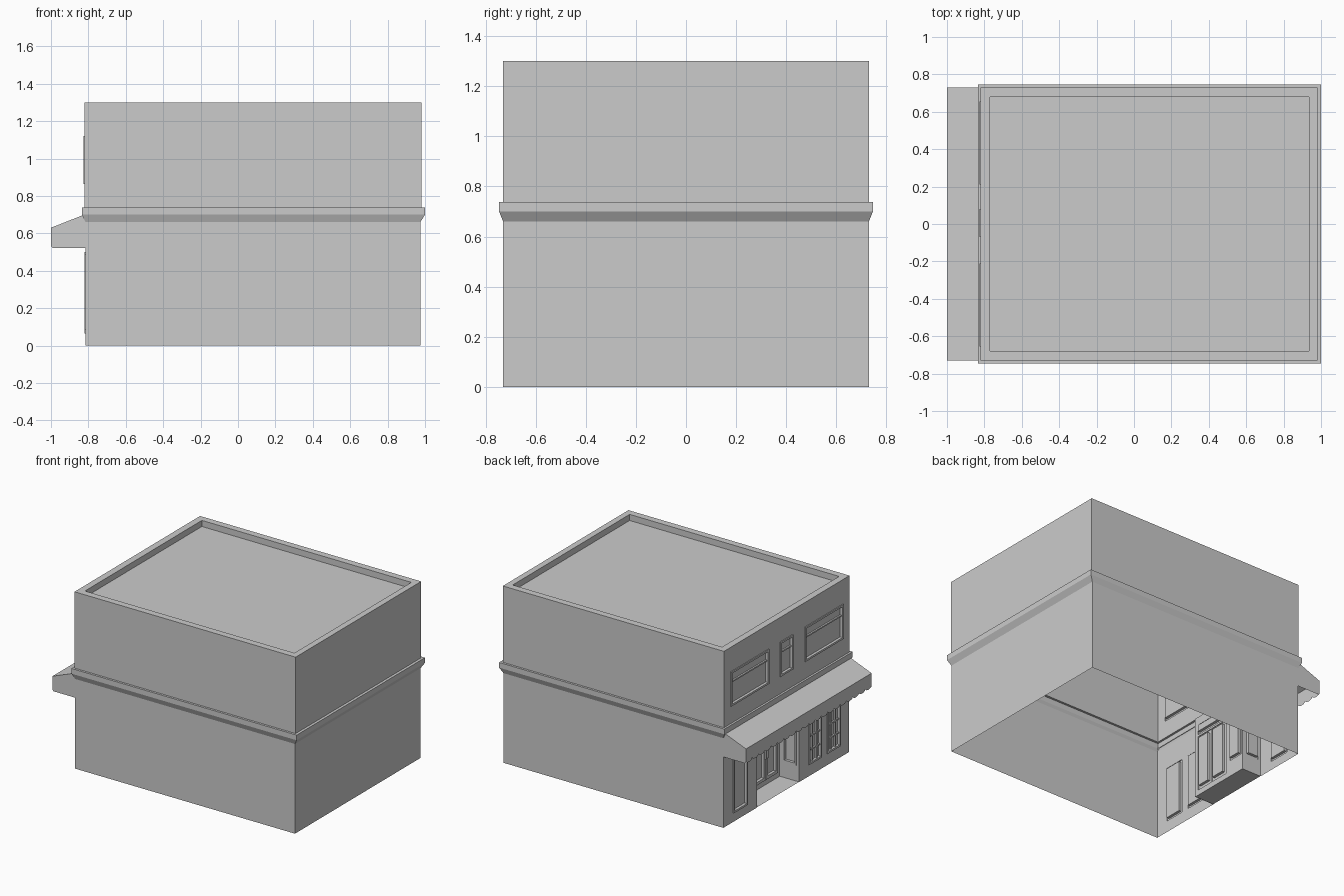
import bpy, bmesh, math
from mathutils import Vector

if "Cube" in bpy.data.objects:
    bpy.data.objects.remove(bpy.data.objects["Cube"])

X0, X1, Y = -0.815, 0.975, 0.73           # lower storey footprint
UX0, UX1 = -0.82, 0.98                    # upper storey footprint
AX, AY0, AY1, AZ = -0.658, -0.15, 0.34, 0.60   # entrance recess


def finish(bm, name):
    bmesh.ops.remove_doubles(bm, verts=bm.verts, dist=1e-5)
    me = bpy.data.meshes.new(name)
    bm.to_mesh(me)
    bm.free()
    ob = bpy.data.objects.new(name, me)
    bpy.context.collection.objects.link(ob)
    return ob


def face(bm, pts, out=None):
    f = bm.faces.new([bm.verts.new(p) for p in pts])
    f.normal_update()
    if out is not None and f.normal.dot(out) < 0:
        f.normal_flip()
    return f


# wall planes: map (u, z, outward depth) to space
def facing_x(x):
    return lambda u, z, d: Vector((x - d, u, z))


def facing_y(y, s):
    return lambda u, z, d: Vector((u, y + s * d, z))


def wall(bm, P, u0, u1, z0, z1, holes):
    """Wall sheet with rectangular openings (u0, u1, z0, z1)."""
    out = P(0, 0, 1) - P(0, 0, 0)
    us = sorted({u0, u1, *[v for h in holes for v in h[:2]]})
    zs = sorted({z0, z1, *[v for h in holes for v in h[2:]]})
    for a, b in zip(us, us[1:]):
        for c, d in zip(zs, zs[1:]):
            u, z = (a + b) / 2, (c + d) / 2
            if any(h[0] < u < h[1] and h[2] < z < h[3] for h in holes):
                continue
            face(bm, [P(a, c, 0), P(b, c, 0), P(b, d, 0), P(a, d, 0)], out)


def box(bm, P, u0, u1, z0, z1, d0, d1):
    c = [P(u, z, d) for d in (d0, d1) for u, z in ((u0, z0), (u1, z0), (u1, z1), (u0, z1))]
    mid = sum(c, Vector()) / 8
    for q in ((0, 1, 2, 3), (4, 5, 6, 7), (0, 1, 5, 4), (1, 2, 6, 5), (2, 3, 7, 6), (3, 0, 4, 7)):
        pts = [c[i] for i in q]
        face(bm, pts, sum(pts, Vector()) / 4 - mid)


def window(name, P, hole, bars_u=(), bars_z=(), rim=0.014, proud=0.006, deep=0.014):
    """Raised frame, recessed glass and glazing bars filling one opening."""
    u0, u1, z0, z1 = hole
    bm = bmesh.new()
    loops = []
    for ins, d in ((0, 0), (0, proud), (rim, proud), (rim, -deep)):
        a, b, c, e = u0 + ins, u1 - ins, z0 + ins, z1 - ins
        loops.append([bm.verts.new(P(u, z, d)) for u, z in ((a, c), (b, c), (b, e), (a, e))])
    for A, B in zip(loops, loops[1:]):
        for i in range(4):
            j = (i + 1) % 4
            bm.faces.new((A[i], A[j], B[j], B[i]))
    glass = bm.faces.new(loops[-1])
    glass.normal_update()
    if glass.normal.dot(P(0, 0, 1) - P(0, 0, 0)) < 0:
        bmesh.ops.reverse_faces(bm, faces=bm.faces[:])
    for t in bars_u:
        u = u0 + t * (u1 - u0)
        box(bm, P, u - 0.005, u + 0.005, z0 + rim, z1 - rim, -deep, -0.002)
    for t in bars_z:
        z = z0 + t * (z1 - z0)
        box(bm, P, u0 + rim, u1 - rim, z - 0.005, z + 0.005, -deep, -0.002)
    return finish(bm, name)


# openings
upper_win = [(0.21, 0.655, 0.865, 1.12), (-0.07, 0.08, 0.865, 1.12), (-0.655, -0.21, 0.865, 1.12)]
shop_win = (0.45, 0.615, 0.065, 0.50)
grid_win = [(-0.41, -0.26, 0.085, 0.49), (-0.63, -0.475, 0.085, 0.49)]
doors = [(-0.12, 0.018, 0.04, 0.45), (0.022, 0.17, 0.04, 0.45)]
transom = (-0.12, 0.17, 0.465, 0.54)
side_light = (0.21, 0.325, 0.12, 0.49)
return_win = (-0.795, -0.685, 0.12, 0.49)

# building shell: stacked rings from the ground to the roof, open underneath
bm = bmesh.new()
rings = [(X0, X1, Y, 0), (X0, X1, Y, 0.66), (-0.835, 1.0, 0.746, 0.70), (-0.835, 1.0, 0.746, 0.738),
         (UX0, UX1, Y, 0.738), (UX0, UX1, Y, 1.30), (-0.77, 0.935, 0.68, 1.30), (-0.77, 0.935, 0.68, 1.255)]
rv = [[bm.verts.new(p) for p in ((a, -y, z), (b, -y, z), (b, y, z), (a, y, z))] for a, b, y, z in rings]
for k, (A, B) in enumerate(zip(rv, rv[1:])):
    for i in range(4):
        if i == 3 and k in (0, 4):
            continue                       # street walls are made with openings
        j = (i + 1) % 4
        bm.faces.new((A[i], A[j], B[j], B[i]))
bm.faces.new(rv[-1])
low, up, back = facing_x(X0), facing_x(UX0), facing_x(AX)
side_a, side_b = facing_y(AY0, 1), facing_y(AY1, -1)
wall(bm, low, -Y, Y, 0, 0.66, [shop_win, *grid_win, (AY0, AY1, 0, AZ)])
wall(bm, up, -Y, Y, 0.738, 1.30, upper_win)
# entrance recess
wall(bm, back, AY0, AY1, 0, AZ, [*doors, transom, side_light])
wall(bm, side_a, X0, AX, 0, AZ, [return_win])
wall(bm, side_b, X0, AX, 0, AZ, [return_win])
for z, s in ((0.002, 1), (AZ, -1)):
    face(bm, [(X0, AY0, z), (AX, AY0, z), (AX, AY1, z), (X0, AY1, z)], Vector((0, 0, s)))
finish(bm, "building_shell")

# windows
for i, h in enumerate(upper_win):
    window(f"upper_window_{i}", up, h, bars_z=(0.68,))
window("shop_window", low, shop_win)
for i, h in enumerate(grid_win):
    window(f"paned_window_{i}", low, h, bars_u=(1 / 3, 2 / 3), bars_z=(0.25, 0.5, 0.75))
window("transom_window", back, transom)
window("side_light", back, side_light)
window("return_window_0", side_a, return_win)
window("return_window_1", side_b, return_win)

# double door with pull handles
for i, h in enumerate(doors):
    window(f"door_{i}", back, h, rim=0.022)
    bm = bmesh.new()
    u = 0.008 if i == 0 else 0.032
    box(bm, back, u - 0.004, u + 0.004, 0.20, 0.28, 0.006, 0.018)
    finish(bm, f"door_handle_{i}")

# awning: sloped top, end panels and scalloped valance
bm = bmesh.new()
T, F, ZT, ZF, ZV, ZB = -0.83, -1.0, 0.697, 0.63, 0.54, 0.522
face(bm, [(T, -Y, ZT), (F, -Y, ZF), (F, Y, ZF), (T, Y, ZT)], Vector((-0.3, 0, 1)))
for s in (-1, 1):
    face(bm, [(T, s * Y, ZT), (F, s * Y, ZF), (F, s * Y, 0.532), (F + 0.01, s * Y, ZB),
              (X0, s * Y, ZB), (X0, s * Y, ZT)], Vector((0, s, 0)))
N = 20
w = 2 * Y / N
for i in range(N):
    a = -Y + i * w
    arc = [(F, a + w / 2 - w / 2 * math.cos(t * math.pi / 6), ZV - (ZV - ZB) * math.sin(t * math.pi / 6))
           for t in range(7)]
    face(bm, [(F, a + w, ZF), (F, a, ZF), *arc], Vector((-1, 0, 0)))
finish(bm, "awning")
